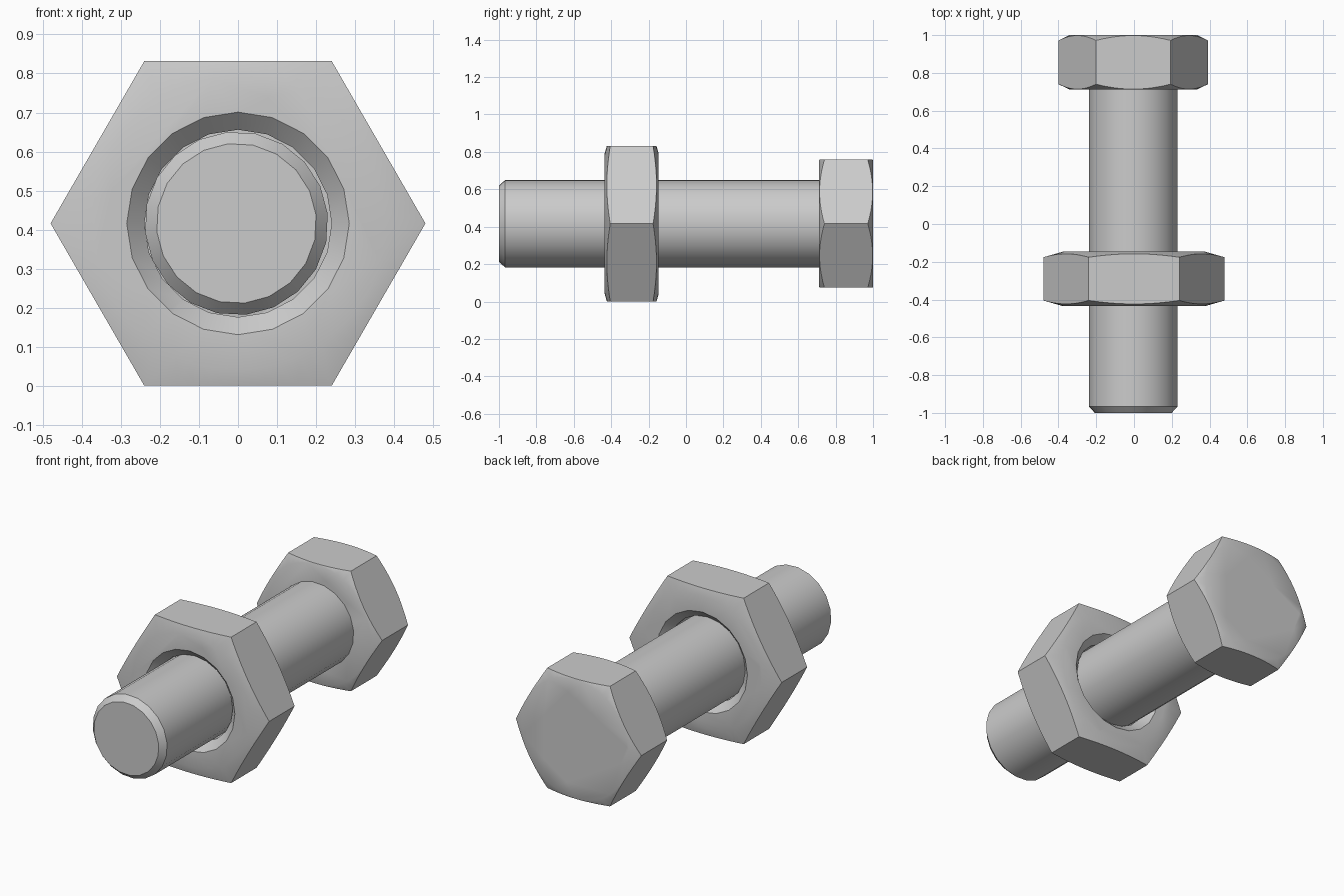
import bpy, bmesh
from math import sin, cos, pi, radians

if "Cube" in bpy.data.objects:
    bpy.data.objects.remove(bpy.data.objects["Cube"])

steel = bpy.data.materials.new("steel_grey")
steel.use_nodes = True
grey = (0.6, 0.6, 0.6, 1)
steel.diffuse_color = grey
steel.node_tree.nodes["Principled BSDF"].inputs["Base Color"].default_value = grey

AXIS_Z = 0.416


def lathe(name, profile, sides, x=0.0, turn=0.0):
    """Closed solid turned about the y axis from (radius, y) pairs."""
    bm = bmesh.new()
    rings = []
    for r, y in profile:
        angles = [turn + 2 * pi * i / sides for i in range(sides)]
        rings.append([bm.verts.new((x + r * cos(a), y, AXIS_Z + r * sin(a))) for a in angles])
    for a, b in zip(rings, rings[1:]):
        for i in range(sides):
            j = (i + 1) % sides
            bm.faces.new((a[i], a[j], b[j], b[i]))
    bm.faces.new(rings[0])
    bm.faces.new(rings[-1])
    bmesh.ops.recalc_face_normals(bm, faces=bm.faces)
    mesh = bpy.data.meshes.new(name)
    bm.to_mesh(mesh)
    bm.free()
    mesh.materials.append(steel)
    obj = bpy.data.objects.new(name, mesh)
    bpy.context.collection.objects.link(obj)
    return obj


def select(obj):
    bpy.ops.object.select_all(action="DESELECT")
    obj.select_set(True)
    bpy.context.view_layer.objects.active = obj


def cut(obj, cutter, operation):
    mod = obj.modifiers.new("cut", "BOOLEAN")
    mod.operation, mod.object, mod.solver = operation, cutter, "EXACT"
    select(obj)
    bpy.ops.object.modifier_apply(modifier=mod.name)
    bpy.data.objects.remove(cutter)


def smooth(obj):
    select(obj)
    bpy.ops.object.shade_smooth_by_angle(angle=radians(30))


def hexagon(name, radius, face_radius, drop, y0, y1, x=0.0):
    """Hexagonal prism with its corners turned down by a shallow cone."""
    obj = lathe(name, [(radius, y0), (radius, y1)], 6, x)
    big = radius * 1.05
    fall = drop * (big - face_radius) / (radius - face_radius)
    cone = lathe("cone_cutter", [(face_radius, y0), (big, y0 + fall),
                                 (big, y1 - fall), (face_radius, y1)], 72, x)
    cut(obj, cone, "INTERSECT")
    return obj


# Bolt: chamfered shaft and hexagonal head
BOLT_X = -0.004
shaft = lathe("bolt_shaft", [(0.205, -1), (0.235, -0.967), (0.235, 0.73)], 20, BOLT_X, radians(6))
smooth(shaft)
head = hexagon("bolt_head", 0.395, 0.338, 0.028, 0.712, 1.0, BOLT_X)
smooth(head)

# Nut: hexagon with a bore countersunk at both ends
y0, y1, sink = -0.435, -0.146, 0.045
nut = hexagon("nut", 0.48, 0.375, 0.03, y0, y1)
bore = lathe("bore_cutter", [(0.285 + sink, y0 - sink), (0.24, y0 + sink),
                             (0.24, y1 - sink), (0.285 + sink, y1 + sink)], 20)
cut(nut, bore, "DIFFERENCE")
smooth(nut)
